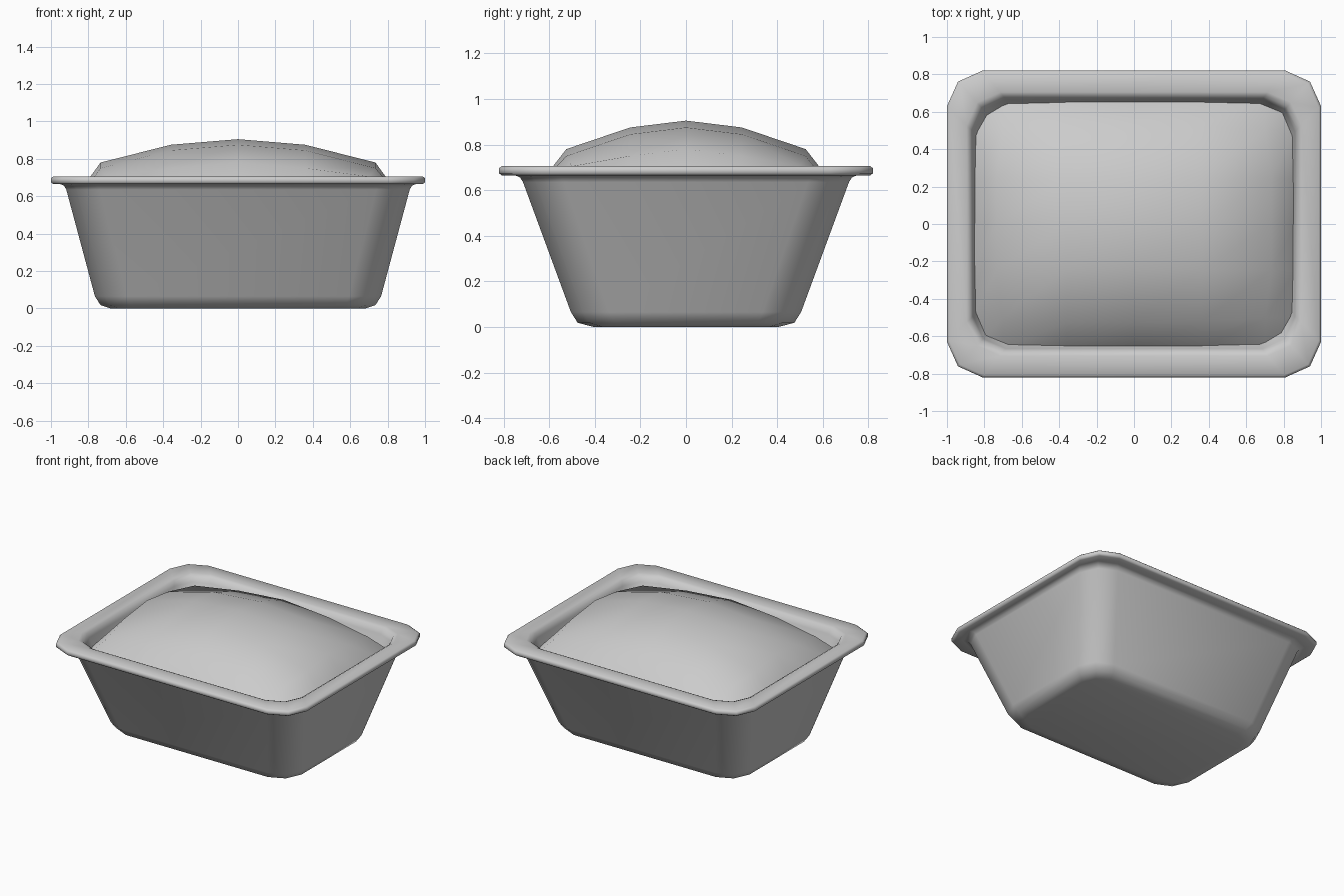
import bpy, bmesh

if "Cube" in bpy.data.objects:
    bpy.data.objects.remove(bpy.data.objects["Cube"])


def finish(name, bm):
    bmesh.ops.recalc_face_normals(bm, faces=bm.faces[:])
    me = bpy.data.meshes.new(name)
    bm.to_mesh(me)
    bm.free()
    for p in me.polygons:
        p.use_smooth = True
    ob = bpy.data.objects.new(name, me)
    bpy.context.collection.objects.link(ob)
    return ob


def ring(bm, hx, hy, c, z):
    # rectangle with three-point rounded corners
    corner = [(hx, hy - c), (hx - .31 * c, hy - .31 * c), (hx - c, hy)]
    pts = []
    for sx, sy in ((1, 1), (-1, 1), (-1, -1), (1, -1)):
        part = [(sx * x, sy * y) for x, y in corner]
        pts += part if sx * sy > 0 else part[::-1]
    return [bm.verts.new((x, y, z)) for x, y in pts]


# Tub: outside from the base up, over the rim, down the inside to the floor
profile = [
    (.68, .405, .13, 0), (.735, .475, .16, .018), (.765, .505, .17, .065),
    (.918, .715, .18, .635), (.93, .728, .18, .656), (.95, .75, .18, .665),
    (.988, .808, .185, .665), (1.0, .82, .19, .674), (1.0, .82, .19, .696),
    (.988, .808, .185, .706), (.895, .705, .18, .706), (.873, .682, .175, .694),
    (.861, .667, .175, .66), (.73, .47, .15, .09), (.65, .39, .13, .05),
]
bm = bmesh.new()
rings = [ring(bm, *p) for p in profile]
for a, b in zip(rings, rings[1:]):
    for i in range(12):
        j = (i + 1) % 12
        bm.faces.new((a[i], a[j], b[j], b[i]))
bm.faces.new(rings[0])
bm.faces.new(rings[-1])
finish("tub", bm)

# Domed filling: 5 x 5 crown grid plus a skirt that sinks into the tub wall
xs = [-.865, -.735, -.36, 0, .36, .735, .865]
ys = [-.665, -.525, -.245, 0, .245, .525, .665]
drop = [0, .03, .125]
bm = bmesh.new()
grid = []
for j, y in enumerate(ys):
    row = []
    for i, x in enumerate(xs):
        a, b = abs(i - 3), abs(j - 3)
        if a == 3 or b == 3:
            z = .60 - (.03 if min(a, b) >= 2 else 0)
        else:
            z = .905 - drop[a] - drop[b]
            if a == b == 2:
                z = .705
        # pull corners in to follow the rounded opening
        k = .955 if a >= 2 and b >= 2 else 1
        if a == b == 3:
            k = .945
        row.append(bm.verts.new((x * k if not (a == 3 and b == 2) else x, 
                                 y * k if not (b == 3 and a == 2) else y, z)))
    grid.append(row)
for j in range(6):
    for i in range(6):
        bm.faces.new((grid[j][i], grid[j][i + 1], grid[j + 1][i + 1], grid[j + 1][i]))
finish("domed_filling", bm)
